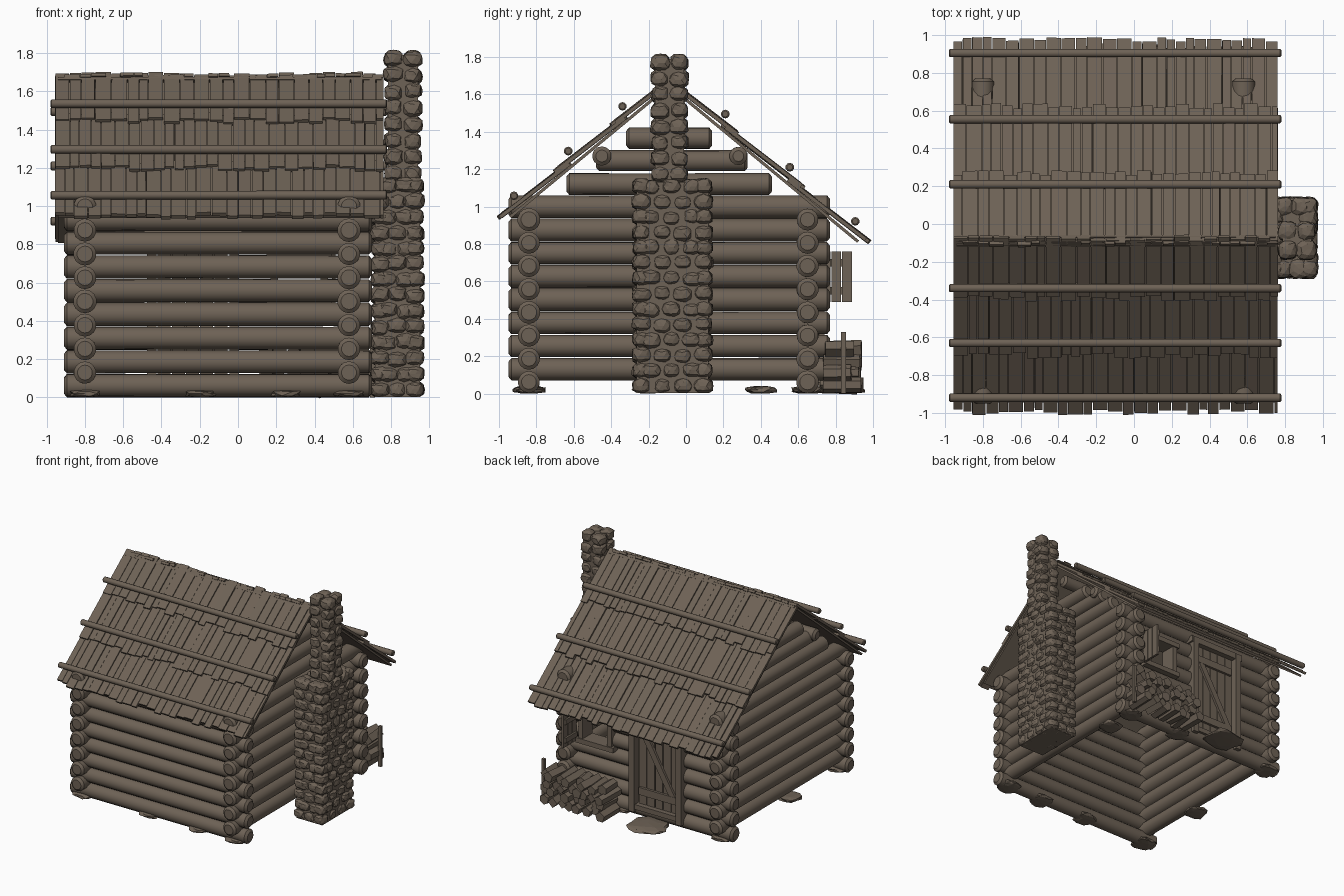
import bpy, bmesh, math, random
from mathutils import Vector, Matrix

random.seed(4)
rnd = random.uniform
cube = bpy.data.objects.get("Cube")
if cube:
    bpy.data.objects.remove(cube)

brown = bpy.data.materials.new("weathered_brown")
brown.use_nodes = True
BROWN = (0.155, 0.122, 0.092, 1)
brown.diffuse_color = BROWN
shader = brown.node_tree.nodes["Principled BSDF"]
shader.inputs["Base Color"].default_value = BROWN
shader.inputs["Roughness"].default_value = 0.9


def finish(name, bm, smooth=False):
    mesh = bpy.data.meshes.new(name)
    bmesh.ops.recalc_face_normals(bm, faces=bm.faces)
    bm.to_mesh(mesh)
    bm.free()
    mesh.materials.append(brown)
    obj = bpy.data.objects.new(name, mesh)
    bpy.context.collection.objects.link(obj)
    if smooth:
        bpy.ops.object.select_all(action='DESELECT')
        obj.select_set(True)
        bpy.context.view_layer.objects.active = obj
        bpy.ops.object.shade_smooth_by_angle(angle=math.radians(40))
    return obj


def log(bm, a, b, r, sides=14, chamfer=0.016):
    """Round bar from a to b with chamfered ends."""
    a, b = Vector(a), Vector(b)
    d = b - a
    rot = d.to_track_quat('Z', 'Y').to_matrix().to_4x4()
    r1, r2 = r * rnd(0.97, 1.03), r * rnd(0.97, 1.03)
    made = bmesh.ops.create_cone(bm, cap_ends=True, segments=sides, radius1=r1, radius2=r2,
                                 depth=d.length - 2 * chamfer,
                                 matrix=Matrix.Translation((a + b) / 2) @ rot)
    faces = {f for v in made["verts"] for f in v.link_faces}
    caps = [f for f in faces if len(f.verts) == sides]
    if chamfer:
        bmesh.ops.inset_individual(bm, faces=caps, thickness=chamfer * 1.2, depth=chamfer)


def box(bm, lo, hi, rot=None):
    """Box between two corners, optionally turned about its centre."""
    lo, hi = Vector(lo), Vector(hi)
    m = Matrix.Translation((lo + hi) / 2)
    if rot:
        m = m @ rot
    bmesh.ops.create_cube(bm, size=1, matrix=m @ Matrix.Diagonal((*(hi - lo), 1)))


def stone(bm, centre, size, rough=0.1):
    """Faceted, slightly squared boulder."""
    made = bmesh.ops.create_icosphere(bm, subdivisions=2, radius=1)
    turn = Matrix.Rotation(rnd(-0.2, 0.2), 3, 'Z')
    for v in made["verts"]:
        p = v.co / sum(abs(c) ** 3.5 for c in v.co) ** (1 / 3.5) * rnd(1 - rough, 1)
        v.co = turn @ Vector(c * s for c, s in zip(p, size)) + Vector(centre)


# Log walls, alternating courses notched past each other at the corners
STEP, R = 0.124, 0.06
WEST, EAST, FRONT, BACK = -0.80, 0.58, -0.84, 0.65
DOOR, WINDOW = (-0.45, -0.02), (0.19, 0.45)

bm = bmesh.new()
for k in range(8):
    z = 0.062 + k * STEP
    log(bm, (-0.91, FRONT, z), (0.70, FRONT, z), R)
finish("front_wall_logs", bm, True)

bm = bmesh.new()
for k in range(8):
    z = 0.062 + k * STEP
    gaps = ([DOOR] if 0.1 < z < 0.85 else []) + ([WINDOW] if 0.5 < z < 0.75 else [])
    cuts = [-0.91] + [c for g in gaps for c in g] + [0.70]
    for a, b in zip(cuts[::2], cuts[1::2]):
        log(bm, (a, BACK, z), (b, BACK, z), R)
finish("back_wall_logs", bm, True)

for name, x in (("right_wall_logs", WEST), ("left_wall_logs", EAST)):
    bm = bmesh.new()
    for k in range(8):
        z = 0.13 + k * STEP
        log(bm, (x, -0.95, z), (x, 0.77, z), R)
    # gable courses
    for a, b, z in ((-0.64, 0.46, 1.12), (-0.48, 0.33, 1.245), (-0.32, 0.14, 1.365)):
        log(bm, (x, a, z), (x, b, z), 0.057)
    finish(name, bm, True)

# Purlins carrying the roof
bm = bmesh.new()
for y, z in ((-0.45, 1.27), (0.28, 1.27), (-0.09, 1.53)):
    log(bm, (-0.88, y, z), (0.66, y, z), 0.05)
finish("roof_purlins", bm, True)

# Plank roof: three overlapping rows on each slope, held by poles
RIDGE_Y, RIDGE_Z, PITCH = -0.09, 1.70, 0.825
for name, side, reach, poles in (("front", -1, 0.90, (-0.34, -0.63, -0.92)),
                                 ("back", 1, 1.06, (0.21, 0.555, 0.905))):
    down = Vector((0, side, -PITCH)).normalized()
    normal = Vector((0, side * PITCH, 1)).normalized()
    ridge = Vector((0, RIDGE_Y, RIDGE_Z))
    length = reach * math.hypot(1, PITCH)
    frame = Matrix((Vector((1, 0, 0)), down, normal)).transposed().to_4x4()

    bm = bmesh.new()
    box(bm, (-0.94, 0, -0.05), (0.75, length - 0.03, -0.034))
    for row in range(3):
        x = -0.955
        while x < 0.75:
            w = min(rnd(0.045, 0.085), 0.765 - x)
            top = max(row * length / 3 - 0.06, 0) + rnd(-0.015, 0.01)
            end = (row + 1) * length / 3 + rnd(-0.012, 0.025)
            lift = rnd(-0.004, 0.003)
            tilt = Matrix.Rotation(0.035, 4, 'X') @ Matrix.Rotation(rnd(-0.03, 0.03), 4, 'Y')
            box(bm, (x, top, -0.024 + lift), (x + w - 0.004, end, -0.004 + lift), tilt)
            x += w
    bm.transform(Matrix.Translation(ridge) @ frame)
    finish(name + "_roof_planks", bm)

    bm = bmesh.new()
    for y in poles:
        z = RIDGE_Z - PITCH * abs(y - RIDGE_Y) + 0.042
        log(bm, (-0.98, y, z), (0.78, y, z), 0.023, 10, 0.006)
    finish(name + "_roof_poles", bm, True)

# Stone chimney: solid core faced with staggered courses of stones


def chimney(name, x0, x1, y0, y1, z0, z1, rows):
    bm = bmesh.new()
    box(bm, (x0 + 0.02, y0 + 0.02, z0 + 0.003), (x1 - 0.02, y1 - 0.02, z1 - 0.02))
    inset = 0.048
    corners = [Vector(c) for c in ((x0 + inset, y0 + inset), (x1 - inset, y0 + inset),
                                   (x1 - inset, y1 - inset), (x0 + inset, y1 - inset))]
    h = (z1 - z0) / rows
    for row in range(rows):
        z = z0 + (row + 0.5) * h
        for i in range(4):
            a, b = corners[i], corners[(i + 1) % 4]
            n = max(1, round((b - a).length / 0.1))
            for j in range(n):
                t = (j + (0.45 if row % 2 and n > 1 else 0)) / n
                p = a.lerp(b, t)
                if n > 1 and row % 2 and j == 0:
                    stone(bm, (*a, z), (0.05, 0.05, h * 0.52))
                s = rnd(0.046, 0.056)
                stone(bm, (p.x, p.y, z + rnd(-0.008, 0.008) * (row > 0)),
                      (s, s, h * rnd(0.48, 0.56)))
    for v in bm.verts:
        v.co.z = max(v.co.z, 0.002)
    finish(name, bm)


chimney("chimney_base", 0.695, 0.97, -0.285, 0.14, 0.0, 1.15, 14)
chimney("chimney_stack", 0.765, 0.96, -0.185, 0.01, 1.13, 1.81, 8)

# Foundation stones under the corners and walls
bm = bmesh.new()
for x, y in ((WEST, FRONT), (EAST, FRONT), (WEST, BACK), (EAST, BACK),
             (-0.2, FRONT), (0.25, FRONT), (WEST, -0.2), (EAST, 0.4), (0.1, BACK)):
    stone(bm, (x, y, 0.02), (0.09, 0.09, 0.022), 0.2)
stone(bm, (-0.23, 0.82, 0.02), (0.17, 0.14, 0.022), 0.2)
for v in bm.verts:
    v.co.z = max(v.co.z, 0)
finish("foundation_and_step_stones", bm)

# Plank door with Z brace
bm = bmesh.new()
n = 5
w = (DOOR[1] - DOOR[0] - 0.06) / n
for i in range(n):
    x = DOOR[0] + 0.03 + i * w
    box(bm, (x, 0.665, 0.1 + rnd(0, 0.01)), (x + w - 0.006, 0.69, 0.87 + rnd(-0.01, 0.01)))
mid = sum(DOOR) / 2
for z in (0.22, 0.74):
    box(bm, (mid - 0.17, 0.688, z - 0.03), (mid + 0.17, 0.71, z + 0.03))
box(bm, (mid - 0.025, 0.689, 0.2), (mid + 0.025, 0.708, 0.76), Matrix.Rotation(0.52, 4, 'Y'))
finish("door", bm)

bm = bmesh.new()
for x in DOOR:
    box(bm, (x - 0.025, 0.60, 0.05), (x + 0.025, 0.74, 0.90))
box(bm, (DOOR[0] - 0.04, 0.60, 0.86), (DOOR[1] + 0.04, 0.735, 0.91))
box(bm, (DOOR[0], 0.60, 0.07), (DOOR[1], 0.73, 0.11))
finish("door_frame", bm)

# Window frame with an open shutter
bm = bmesh.new()
for x in WINDOW:
    box(bm, (x - 0.02, 0.60, 0.49), (x + 0.02, 0.725, 0.77))
for z in (0.50, 0.76):
    box(bm, (WINDOW[0] - 0.04, 0.60, z - 0.02), (WINDOW[1] + 0.04, 0.735, z + 0.02))
finish("window_frame", bm)

bm = bmesh.new()
for i in range(3):
    y = 0.72 + i * 0.057
    box(bm, (0.49, y, 0.49), (0.51, y + 0.053, 0.76))
for z in (0.55, 0.70):
    box(bm, (0.475, 0.73, z - 0.02), (0.492, 0.88, z + 0.02))
finish("window_shutter", bm)

# Stacked split firewood with an end post
bm = bmesh.new()
for row in range(4):
    for i in range(8):
        x = 0.12 + i * 0.073 + (row % 2) * 0.025
        z = 0.045 + row * 0.064
        log(bm, (x, 0.73 + rnd(-0.02, 0.02), z), (x + rnd(-0.02, 0.02), 0.92 + rnd(-0.05, 0.03),
            z + rnd(-0.01, 0.01)), rnd(0.036, 0.044), random.choice((4, 5, 6)), 0)
finish("firewood_stack", bm)

bm = bmesh.new()
box(bm, (0.69, 0.83, 0.0), (0.715, 0.855, 0.33))
finish("firewood_post", bm)
